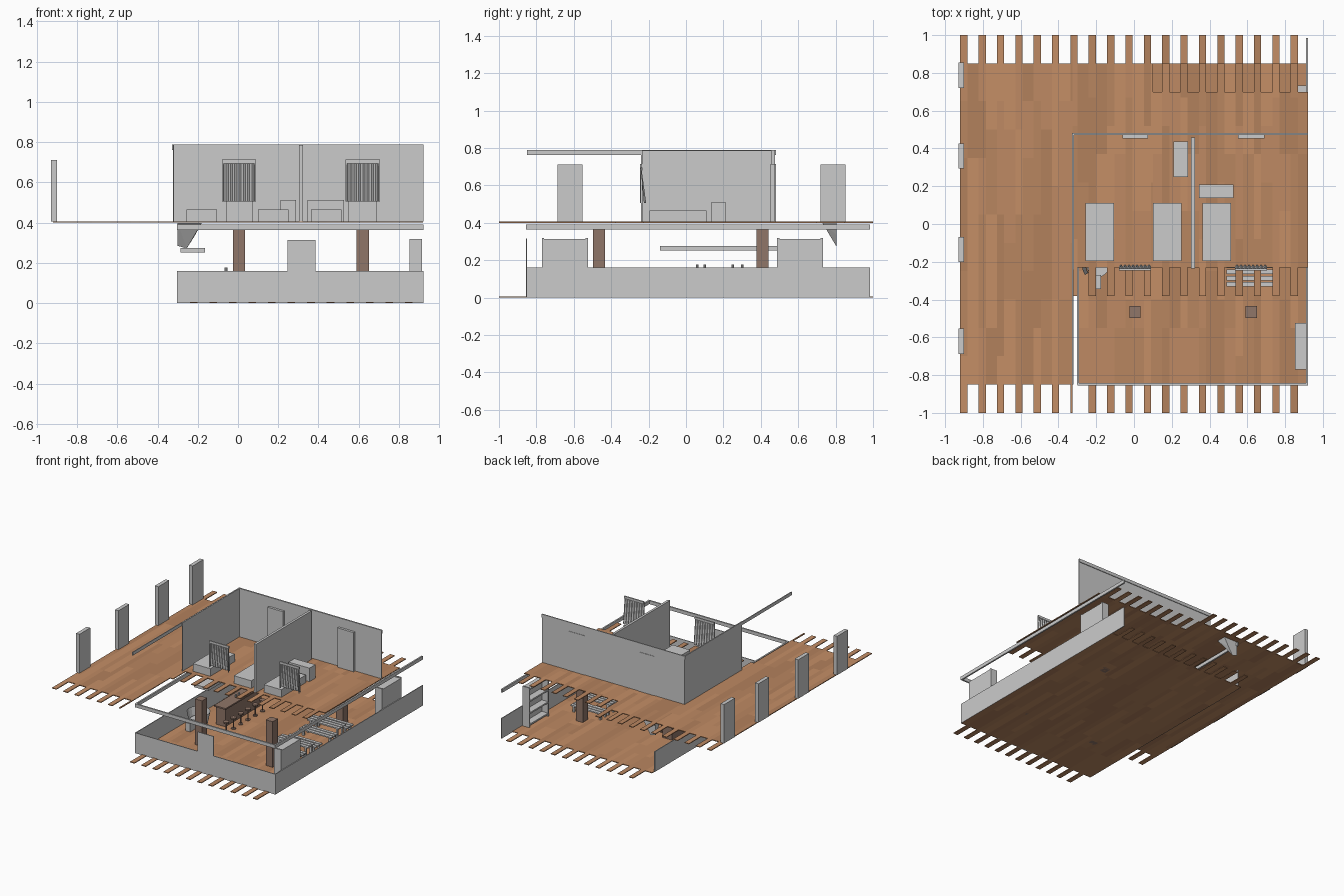
import bpy, bmesh, random
from mathutils import Matrix, Vector

random.seed(4)


def material(name, rgb):
    m = bpy.data.materials.new(name)
    m.diffuse_color = (*rgb, 1)
    return m


DARK = material("dark_wood", (0.28, 0.18, 0.14))
PLANKS = [material("plank_%d" % i, (0.50 * k, 0.245 * k, 0.12 * k))
          for i, k in enumerate((0.9, 0.97, 1.04, 1.12))]


def add_box(bm, x0, x1, y0, y1, z0, z1, mat=0):
    r = bmesh.ops.create_cube(bm, size=1)
    for v in r["verts"]:
        v.co = Vector(((x0 + x1) / 2 + v.co.x * (x1 - x0),
                       (y0 + y1) / 2 + v.co.y * (y1 - y0),
                       (z0 + z1) / 2 + v.co.z * (z1 - z0)))
        for f in v.link_faces:
            f.material_index = mat


def add_rod(bm, x, y, z0, z1, r, seg=10):
    bmesh.ops.create_cone(bm, cap_ends=True, segments=seg, radius1=r, radius2=r, depth=z1 - z0,
                          matrix=Matrix.Translation((x, y, (z0 + z1) / 2)))


def finish(name, bm, mats=()):
    me = bpy.data.meshes.new(name)
    bm.to_mesh(me)
    bm.free()
    for m in mats:
        me.materials.append(m)
    ob = bpy.data.objects.new(name, me)
    bpy.context.collection.objects.link(ob)
    return ob


def boxes(name, items, mats=()):
    bm = bmesh.new()
    for b in items:
        add_box(bm, *b)
    return finish(name, bm, mats)


def floor(name, regions, z0, z1):
    """Plank floor: narrow boards run past the wide ones to leave a comb edge."""
    bm = bmesh.new()
    for xa, xb, ya, yb in regions:
        i = 0
        while i < 20:
            base = -0.92 + i * 0.0972
            for off, w, ext in ((0, 0.038, 0.15), (0.038, 0.0592, 0)):
                x0, x1 = max(base + off, xa), min(base + off + w, xb)
                if x1 - x0 < 0.004:
                    continue
                y, end = ya - ext, yb + ext
                while y < end - 0.001:
                    n = min(y + random.choice((0.3, 0.45, 0.6)), end)
                    if end - n < 0.1:
                        n = end
                    add_box(bm, x0, x1, y, n, z0, z1, random.randrange(4))
                    y = n
            i += 1
    finish(name, bm, PLANKS)


# Floors
floor("ground_floor", [(-0.30, 0.92, -0.85, 0.85)], 0, 0.006)
floor("upper_floor", [(-0.92, -0.325, -0.85, 0.85), (-0.325, 0.10, -0.23, 0.85),
                      (0.10, 0.92, -0.23, 0.70)], 0.400, 0.406)

# Ground storey: low walls and door panel
boxes("low_walls", [(-0.30, 0.922, -0.852, -0.846, 0, 0.16),
                    (0.916, 0.922, -0.85, 0.985, 0, 0.16),
                    (-0.302, -0.296, -0.85, 0.82, 0, 0.16)])
boxes("door_panel", [(0.245, 0.385, -0.855, -0.849, 0, 0.315)])

# Ring beam under the upper floor
boxes("ring_beam", [(-0.30, 0.922, -0.855, -0.843, 0.363, 0.39),
                    (0.91, 0.922, -0.85, 0.985, 0.363, 0.39),
                    (-0.302, -0.29, -0.85, 0.82, 0.363, 0.39)])

# Timber posts
boxes("timber_posts", [(x - 0.03, x + 0.03, y - 0.032, y + 0.032, 0, 0.365)
                       for x, y in ((0.005, -0.465), (0.62, -0.465), (0.62, 0.41))], [DARK])

# Upper storey walls with outer band and beam
Z0, Z1 = 0.406, 0.787
boxes("upper_walls", [(-0.322, 0.922, 0.472, 0.477, Z0, Z1),
                      (-0.322, -0.317, -0.24, 0.477, Z0, Z1),
                      (0.303, 0.322, -0.235, 0.457, Z0, Z1)])
boxes("top_band", [(-0.327, 0.922, 0.477, 0.482, 0.762, 0.788),
                   (-0.327, -0.321, -0.85, 0.48, 0.762, 0.788)])
boxes("upper_doors", [(a, b, 0.453, 0.480, Z0, 0.715) for a, b in ((-0.06, 0.075), (0.55, 0.69))])

# Terrace columns
boxes("terrace_columns", [(-0.93, -0.90, y - 0.067, y + 0.067, Z0, 0.712)
                          for y in (-0.62, -0.135, 0.36, 0.787)])

# Pleated curtains flaring out at the bottom, with a rail
for k, x0 in enumerate((-0.08, 0.535)):
    bm = bmesh.new()
    prev = None
    for i in range(17):
        x = x0 + 0.17 * i / 16
        d = (i % 2) * 0.012
        cur = [bm.verts.new((x, -0.243 + d * 0.3, 0.70)),
               bm.verts.new((x, -0.225 + d, 0.505))]
        if prev:
            bm.faces.new((prev[0], prev[1], cur[1], cur[0]))
        prev = cur
    add_box(bm, x0, x0 + 0.17, -0.246, -0.236, 0.695, 0.713)
    for xs in (x0, x0 + 0.163):
        add_box(bm, xs, xs + 0.007, -0.246, -0.240, 0.505, 0.70)
    finish("curtain_%d" % k, bm)

# Beds and cabinets upstairs
boxes("beds", [(a, a + 0.152, -0.195, 0.11, Z0, 0.466) for a in (-0.257, 0.10, 0.362)])
boxes("cabinets", [(0.21, 0.287, 0.25, 0.437, Z0, 0.512), (0.345, 0.527, 0.137, 0.21, Z0, 0.512)])

# Open bookshelves against the right wall
for k, y0 in enumerate((-0.77, 0.487)):
    y1 = y0 + 0.245
    parts = [(0.907, 0.914, y0, y1, 0.006, 0.312)]
    parts += [(0.853, 0.914, y, y + 0.012, 0.006, 0.318) for y in (y0, y1 - 0.012)]
    parts += [(0.853, 0.914, y0, y1, z, z + 0.012) for z in (0.02, 0.11, 0.205, 0.30)]
    boxes("bookshelf_%d" % k, parts)

# Bar counter with taps
boxes("bar_counter", [(-0.10, -0.02, -0.13, 0.32, 0.006, 0.145),
                      (-0.11, -0.01, -0.14, 0.33, 0.145, 0.156)], [DARK])
bm = bmesh.new()
for y in (0.06, 0.10, 0.25, 0.30):
    add_rod(bm, -0.06, y, 0.15, 0.178, 0.007)
finish("bar_taps", bm)

# Bar stools
bm = bmesh.new()
for i in range(6):
    y = -0.21 + i * 0.09
    add_rod(bm, 0.045, y, 0.085, 0.097, 0.022)
    add_rod(bm, 0.045, y, 0.012, 0.085, 0.005)
    add_rod(bm, 0.045, y, 0.006, 0.012, 0.018)
finish("bar_stools", bm, [DARK])

# Hanging wall cabinet
boxes("hanging_cabinet", [(-0.285, -0.165, -0.14, 0.49, 0.252, 0.275)])

# Sloping stair soffit under the upper floor
bm = bmesh.new()
top = [bm.verts.new(c) for c in ((-0.30, 0.73, 0.398), (-0.18, 0.73, 0.398),
                                 (-0.18, 0.805, 0.398), (-0.30, 0.805, 0.398))]
low = [bm.verts.new(c) for c in ((-0.30, 0.805, 0.285), (-0.255, 0.805, 0.272),
                                 (-0.215, 0.805, 0.335))]
bmesh.ops.convex_hull(bm, input=top + low)
finish("stair_soffit", bm)

# Round armchair
bm = bmesh.new()
bmesh.ops.create_cone(bm, cap_ends=False, segments=20, radius1=0.065, radius2=0.085, depth=0.10,
                      matrix=Matrix.Translation((-0.19, -0.22, 0.07)))
bmesh.ops.delete(bm, geom=[f for f in bm.faces if f.calc_center_median().y < -0.27], context="FACES")
add_rod(bm, -0.19, -0.22, 0.006, 0.06, 0.06, 20)
add_box(bm, -0.215, -0.175, -0.345, -0.27, 0.006, 0.07)
finish("armchair", bm)

# Slatted tables with benches
for k, y0 in enumerate((-0.33, 0.06)):
    parts = [(0.49, 0.77, y0 + j * 0.032, y0 + j * 0.032 + 0.024, z, z + 0.01)
             for j, z in enumerate((0.05, 0.05, 0.05, 0.085, 0.085, 0.085, 0.05, 0.05, 0.05))]
    for x in (0.51, 0.74):
        parts += [(x, x + 0.014, y, y + 0.014, 0.006, z) for y, z in
                  ((y0 + 0.01, 0.05), (y0 + 0.07, 0.05), (y0 + 0.10, 0.085),
                   (y0 + 0.165, 0.085), (y0 + 0.20, 0.05), (y0 + 0.26, 0.05))]
    boxes("slatted_table_%d" % k, parts)
